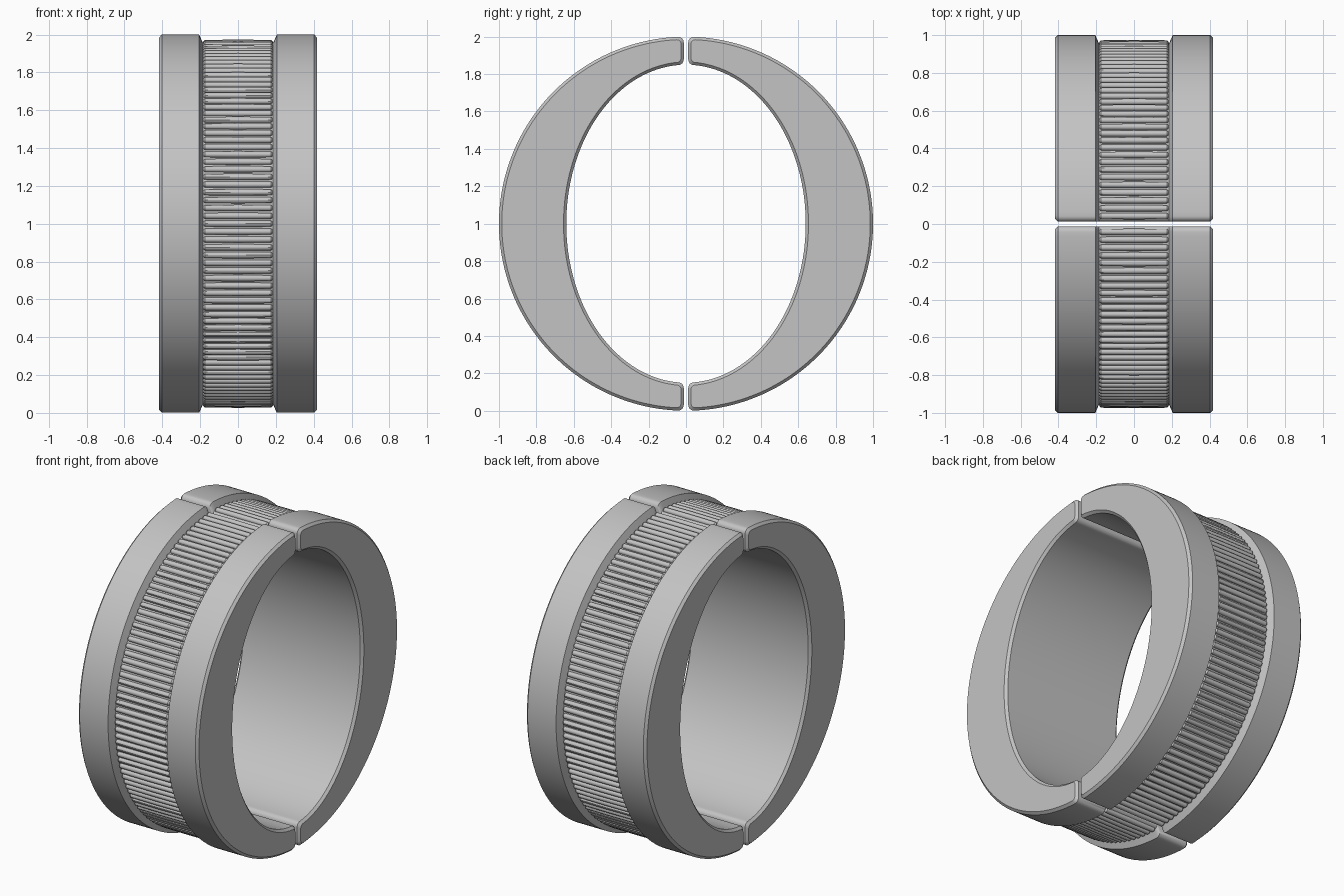
import bpy, bmesh
from math import sin, cos, pi, sqrt, asin, radians
from mathutils import Matrix, Vector

if "Cube" in bpy.data.objects:
    bpy.data.objects.remove(bpy.data.objects["Cube"], do_unlink=True)

metal = bpy.data.materials.new("plain_grey")
metal.use_nodes = True
grey = (0.55, 0.55, 0.55, 1)
metal.diffuse_color = grey
metal.node_tree.nodes["Principled BSDF"].inputs["Base Color"].default_value = grey

GAP, FILLET = 0.012, 0.03       # half the split, rounding of the ends
HOLE_Y, HOLE_Z = 0.64, 0.85     # semi-axes of the oval hole
CENTRE = Vector((0, 0, 1))


def finish(bm, name):
    bmesh.ops.recalc_face_normals(bm, faces=bm.faces)
    mesh = bpy.data.meshes.new(name)
    bm.to_mesh(mesh)
    bm.free()
    mesh.materials.append(metal)
    obj = bpy.data.objects.new(name, mesh)
    bpy.context.collection.objects.link(obj)
    bpy.ops.object.select_all(action="DESELECT")
    obj.select_set(True)
    bpy.context.view_layer.objects.active = obj
    bpy.ops.object.shade_smooth_by_angle(angle=radians(30))
    return obj


def crescent(radius, inset):
    """Closed (y, z) outline of one half: circle outside, oval inside, rounded ends."""
    ro, a, b = radius - inset, HOLE_Y + inset, HOLE_Z + inset
    r = FILLET - inset / 2
    y = GAP + inset + r
    t_out, t_in = asin(y / ro), asin(y / a)
    z_out, z_in = sqrt(ro * ro - y * y) - r, b * cos(t_in) + r

    def arc(n, t0, t1, ry, rz, cy=0, cz=0):
        return [(cy + ry * sin(t0 + (t1 - t0) * i / n),
                 cz + rz * cos(t0 + (t1 - t0) * i / n)) for i in range(n + 1)]

    pts = arc(120, t_out, pi - t_out, ro, ro)
    pts += arc(6, pi, 1.5 * pi, r, r, y, -z_out)[1:]
    pts += arc(6, 1.5 * pi, 2 * pi, r, r, y, -z_in)
    pts += arc(120, pi - t_in, t_in, a, b)[1:]
    pts += arc(6, pi, 1.5 * pi, r, r, y, z_in)[1:]
    pts += arc(6, 1.5 * pi, 2 * pi, r, r, y, z_out)[:-1]
    return pts


def band_half(name, side):
    # Outlines lofted across the width: bevelled rim, sunken middle, bevelled rim
    stations = [(0.418, 1, 0.015), (0.403, 1, 0), (0.205, 1, 0), (0.185, 0.955, 0)]
    stations += [(-x, r, d) for x, r, d in reversed(stations)]
    bm = bmesh.new()
    rings = [[bm.verts.new((x, side * y, z + 1)) for y, z in crescent(r, d)]
             for x, r, d in stations]
    count = len(rings[0])
    for p, q in zip(rings, rings[1:]):
        for i in range(count):
            j = (i + 1) % count
            bm.faces.new((p[i], p[j], q[j], q[i]))
    bm.faces.new(rings[0])
    bm.faces.new(rings[-1])
    finish(bm, name)


def ribs(name, side, count=71):
    # Round-ended bars laid side by side around the sunken middle
    bm = bmesh.new()
    for k in range(1, count + 1):
        t = pi * k / (count + 1)
        bar = bmesh.ops.create_uvsphere(bm, u_segments=12, v_segments=8, radius=0.017)["verts"]
        for v in bar:
            if abs(v.co.z) > 0.001:
                v.co.z += 0.168 if v.co.z > 0 else -0.168
        place = Vector((0, side * 0.957 * sin(t), 0.957 * cos(t))) + CENTRE
        bmesh.ops.transform(bm, verts=bar,
                            matrix=Matrix.Translation(place) @ Matrix.Rotation(pi / 2, 4, "Y"))
    finish(bm, name)


for label, side in (("front", -1), ("back", 1)):
    band_half(label + "_band", side)
    ribs(label + "_ribs", side)
